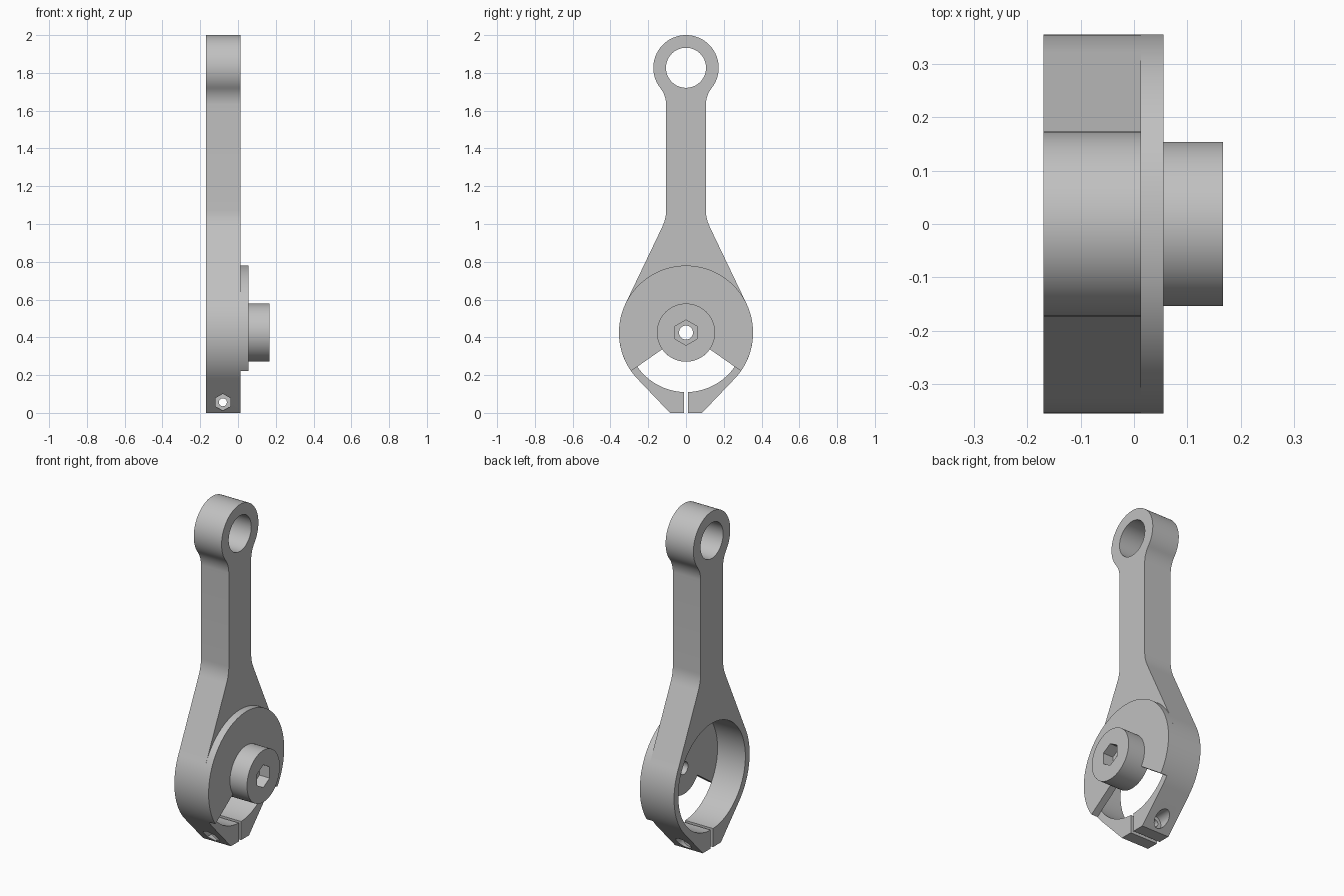
import bpy, bmesh
from math import sin, cos, radians, pi

cube = bpy.data.objects.get("Cube")
if cube:
    bpy.data.objects.remove(cube, do_unlink=True)

grey = bpy.data.materials.new("machined grey")
grey.use_nodes = True
colour = (0.53, 0.53, 0.53, 1)
grey.diffuse_color = colour
grey.node_tree.nodes["Principled BSDF"].inputs["Base Color"].default_value = colour

BIG_Z, BIG_R, BORE_R = 0.425, 0.355, 0.315
EYE_Z, EYE_R, EYE_BORE = 1.827, 0.173, 0.106
BACK, FACE, PLATE, TIP = -0.17, 0.013, 0.055, 0.167
SHANK = 0.105


def arc(cu, cv, r, start, end, n):
    angles = [radians(start + (end - start) * i / n) for i in range(n + 1)]
    return [(cu + r * cos(a), cv + r * sin(a)) for a in angles]


def ring(cu, cv, r, n=96, turn=0):
    return arc(cu, cv, r, turn, turn + 360, n)[:-1]


def prism(name, pts, lo, hi, axis="X"):
    """Extrude a flat outline along X or Y; outline is (other axis, z)."""
    bm = bmesh.new()

    def place(t, u, v):
        return bm.verts.new((t, u, v) if axis == "X" else (u, t, v))
    a = [place(lo, *p) for p in pts]
    b = [place(hi, *p) for p in pts]
    bm.faces.new(a)
    bm.faces.new(b)
    for i in range(len(pts)):
        j = (i + 1) % len(pts)
        bm.faces.new((a[i], a[j], b[j], b[i]))
    bmesh.ops.recalc_face_normals(bm, faces=bm.faces)
    mesh = bpy.data.meshes.new(name)
    bm.to_mesh(mesh)
    bm.free()
    mesh.materials.append(grey)
    obj = bpy.data.objects.new(name, mesh)
    bpy.context.collection.objects.link(obj)
    return obj


def finish(obj, cutters):
    """Cut the holes, bake the result and shade the round faces."""
    for c in cutters:
        c.hide_render = True
        mod = obj.modifiers.new("cut", "BOOLEAN")
        mod.operation, mod.solver, mod.object = "DIFFERENCE", "EXACT", c
    graph = bpy.context.evaluated_depsgraph_get()
    mesh = bpy.data.meshes.new_from_object(obj.evaluated_get(graph))
    obj.modifiers.clear()
    obj.data = mesh
    for c in cutters:
        bpy.data.objects.remove(c, do_unlink=True)
    bpy.ops.object.select_all(action="DESELECT")
    obj.select_set(True)
    bpy.context.view_layer.objects.active = obj
    bpy.ops.object.shade_smooth_by_angle(angle=radians(25))


# Rod outline, right half from the clamp foot up to the eye
half = [(0.085, 0)]
half += arc(0, BIG_Z, BIG_R, -43.7, 25.5, 30)
p0, p1, p2 = (0.127, 0.982), (SHANK, 1.028), (SHANK, 1.075)
for i in range(7):
    t = i / 6
    half.append(tuple((1 - t) ** 2 * a + 2 * t * (1 - t) * b + t * t * c
                      for a, b, c in zip(p0, p1, p2)))
half += arc(SHANK + 0.146, 1.63, 0.146, 180, 141.9, 10)
half += arc(0, EYE_Z, EYE_R, -38.1, 90, 40)[1:]
outline = half + [(-y, z) for y, z in reversed(half[:-1])]

# Rod with both bores, the clamp slot and the clamp screw seats
rod = prism("connecting_rod", outline, BACK, FACE)
SX, SZ = -0.08, 0.056
slot = [(-0.011, -0.1), (0.011, -0.1), (0.011, 0.2), (-0.011, 0.2)]
finish(rod, [
    prism("big_bore_cutter", ring(0, BIG_Z, BORE_R, 128), -0.3, 0.1),
    prism("eye_bore_cutter", ring(0, EYE_Z, EYE_BORE), -0.3, 0.1),
    prism("slot_cutter", slot, -0.3, 0.1),
    prism("screw_cutter", ring(SX, SZ, 0.021, 32), -0.3, 0.3, "Y"),
    prism("nut_seat_cutter", ring(SX, SZ, 0.045, 6, 30), -0.3, -0.08, "Y"),
    prism("head_seat_cutter", ring(SX, SZ, 0.042, 48), 0.08, 0.3, "Y"),
])

# Cover plate with the lower sector left open around the hub
HUB_R, HOLE_R = 0.154, 0.037
sector = arc(0, BIG_Z, BIG_R, -35, 215, 100)
sector += arc(0, BIG_Z, HUB_R, 215, 325, 34)
plate = prism("cover_plate", sector, FACE, PLATE)
finish(plate, [prism("plate_hole_cutter", ring(0, BIG_Z, HOLE_R, 48), -0.1, 0.3)])

# Hub with a hexagonal socket and a through hole
hub = prism("hub", ring(0, BIG_Z, HUB_R), PLATE, TIP)
finish(hub, [
    prism("hub_hole_cutter", ring(0, BIG_Z, HOLE_R, 48), -0.1, 0.3),
    prism("hex_socket_cutter", ring(0, BIG_Z, 0.067, 6, 30), 0.1, 0.3),
])
